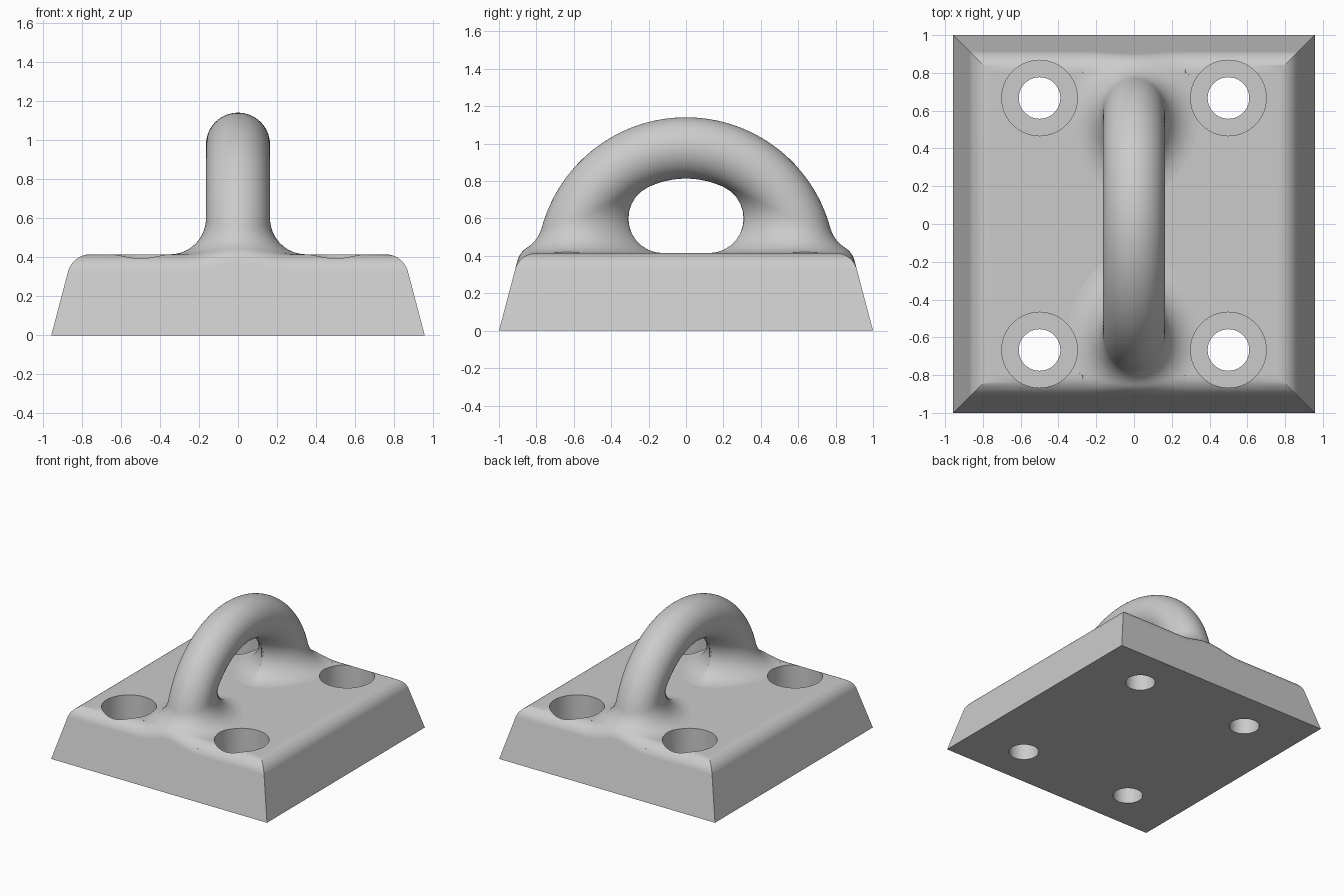
import bpy, bmesh, math
from mathutils import Vector

if "Cube" in bpy.data.objects:
    bpy.data.objects.remove(bpy.data.objects["Cube"])

HALF_X, HALF_Y, TOP = 0.957, 1.0, 0.415      # base plate
SLOPE = 0.264                                # inset of the sides per unit height
EDGE_R, BLEND_R = 0.117, 0.185               # plate edge and handle root radii
RING_R, TUBE_R, RING_Z = 0.635, 0.164, 0.342 # handle ring
ROOT_Z = 0.3                                 # handle root, buried in the plate
UP = Vector((0, 0, 1))
SIDE = Vector((0, 1, SLOPE)).normalized()

grey = bpy.data.materials.new("plain grey")
grey.use_nodes = True
grey.diffuse_color = (0.6, 0.6, 0.6, 1)
grey.node_tree.nodes["Principled BSDF"].inputs["Base Color"].default_value = (0.6, 0.6, 0.6, 1)


def make_object(name, bm):
    bmesh.ops.recalc_face_normals(bm, faces=bm.faces[:])
    mesh = bpy.data.meshes.new(name)
    bm.to_mesh(mesh)
    bm.free()
    mesh.materials.append(grey)
    obj = bpy.data.objects.new(name, mesh)
    bpy.context.collection.objects.link(obj)
    return obj


def loft(bm, rings):
    """Skin closed rings of points and cap both ends."""
    loops = [[bm.verts.new(p) for p in ring] for ring in rings]
    for a, b in zip(loops, loops[1:]):
        for i in range(len(a)):
            j = (i + 1) % len(a)
            bm.faces.new((a[i], a[j], b[j], b[i]))
    bm.faces.new(loops[0])
    bm.faces.new(loops[-1])


def side_gap(p):
    """Distance from a point to the sloped end of the plate."""
    return SIDE.y * HALF_Y - SIDE.dot(p)


# Base plate: stacked rectangles with a rounded, mitred top edge
def plate():
    centre_z = TOP - EDGE_R
    centre_in = SLOPE * centre_z + EDGE_R / SIDE.y
    profile = [(0, 0)]
    for i in range(13):
        d = SIDE.slerp(UP, i / 12)
        profile.append((centre_in - EDGE_R * d.y, centre_z + EDGE_R * d.z))
    rings = []
    for inset, z in profile:
        x, y = HALF_X - inset, HALF_Y - inset
        rings.append([(-x, -y, z), (x, -y, z), (x, y, z), (-x, y, z)])
    bm = bmesh.new()
    loft(bm, rings)
    return make_object("base_plate", bm)


# One lengthwise strip of the handle: plate, edge round, root blend, half the ring
def handle_strip(t):
    rise = TOP + BLEND_R - RING_Z
    rho = RING_R + (TUBE_R + BLEND_R) * math.cos(t)
    y = math.sqrt(rho * rho - rise * rise)
    ball = Vector(((TUBE_R + BLEND_R) * math.sin(t), y, TOP + BLEND_R))
    reach = RING_R + TUBE_R * math.cos(t)
    x = TUBE_R * math.sin(t)
    start = math.atan2(rise, y)
    touch = Vector((x, reach * math.cos(start), RING_Z + reach * math.sin(start)))
    to_ring = (touch - ball).normalized()

    def edge_centre(s):
        return ball + to_ring.slerp(-UP, s) * (BLEND_R + EDGE_R)

    # Stop the root blend where the plate edge round takes over
    end = 1.0
    if side_gap(edge_centre(1.0)) < EDGE_R:
        low = 0.0
        for _ in range(30):
            mid = (low + end) / 2
            if side_gap(edge_centre(mid)) < EDGE_R:
                end = mid
            else:
                low = mid
    blend = [ball + to_ring.slerp(-UP, end * i / 12) * BLEND_R for i in range(13)]
    last = blend[-1]
    if end < 1.0:
        c, d = edge_centre(end), -to_ring.slerp(-UP, end)
        edge = [c + d.slerp(SIDE, i / 10) * EDGE_R for i in range(1, 11)]
        root = Vector((last.x, HALF_Y - SLOPE * ROOT_Z, ROOT_Z))
        edge.append(Vector((c.x, root.y, root.z)))
    else:
        root = Vector((last.x, last.y, ROOT_Z))
        edge = [last.lerp(root, i / 11) for i in range(1, 12)]
    ring = []
    for i in range(1, 25):
        a = start + (math.pi / 2 - start) * i / 24
        ring.append(Vector((x, reach * math.cos(a), RING_Z + reach * math.sin(a))))
    half = edge[::-1] + blend[::-1] + ring
    return half + [Vector((p.x, -p.y, p.z)) for p in half[-2::-1]]


def handle():
    count = 96
    strips = [handle_strip(2 * math.pi * i / count) for i in range(count)]
    bm = bmesh.new()
    loft(bm, list(zip(*strips)))
    return make_object("handle_ring", bm)


# Stepped cutters for the four counterbored screw holes
def hole_cutter():
    bm = bmesh.new()
    for sx in (-1, 1):
        for sy in (-1, 1):
            rings = []
            for r, z in ((0.11, -0.1), (0.11, 0.18), (0.2, 0.18), (0.2, 0.7)):
                rings.append([(sx * 0.5 + r * math.cos(a), sy * 0.667 + r * math.sin(a), z)
                              for a in (2 * math.pi * i / 64 for i in range(64))])
            loft(bm, rings)
    cutter = make_object("hole_cutter", bm)
    cutter.hide_render = True
    return cutter


parts = [plate(), handle()]
cutter = hole_cutter()
for obj in parts:
    bpy.ops.object.select_all(action="DESELECT")
    bpy.context.view_layer.objects.active = obj
    obj.select_set(True)
    cut = obj.modifiers.new("screw_holes", "BOOLEAN")
    cut.operation = "DIFFERENCE"
    cut.solver = "EXACT"
    cut.object = cutter
    bpy.ops.object.modifier_apply(modifier=cut.name)
    bpy.ops.object.shade_smooth_by_angle(angle=math.radians(30))
    weighted = obj.modifiers.new("even_shading", "WEIGHTED_NORMAL")
    weighted.keep_sharp = True
bpy.data.objects.remove(cutter)
